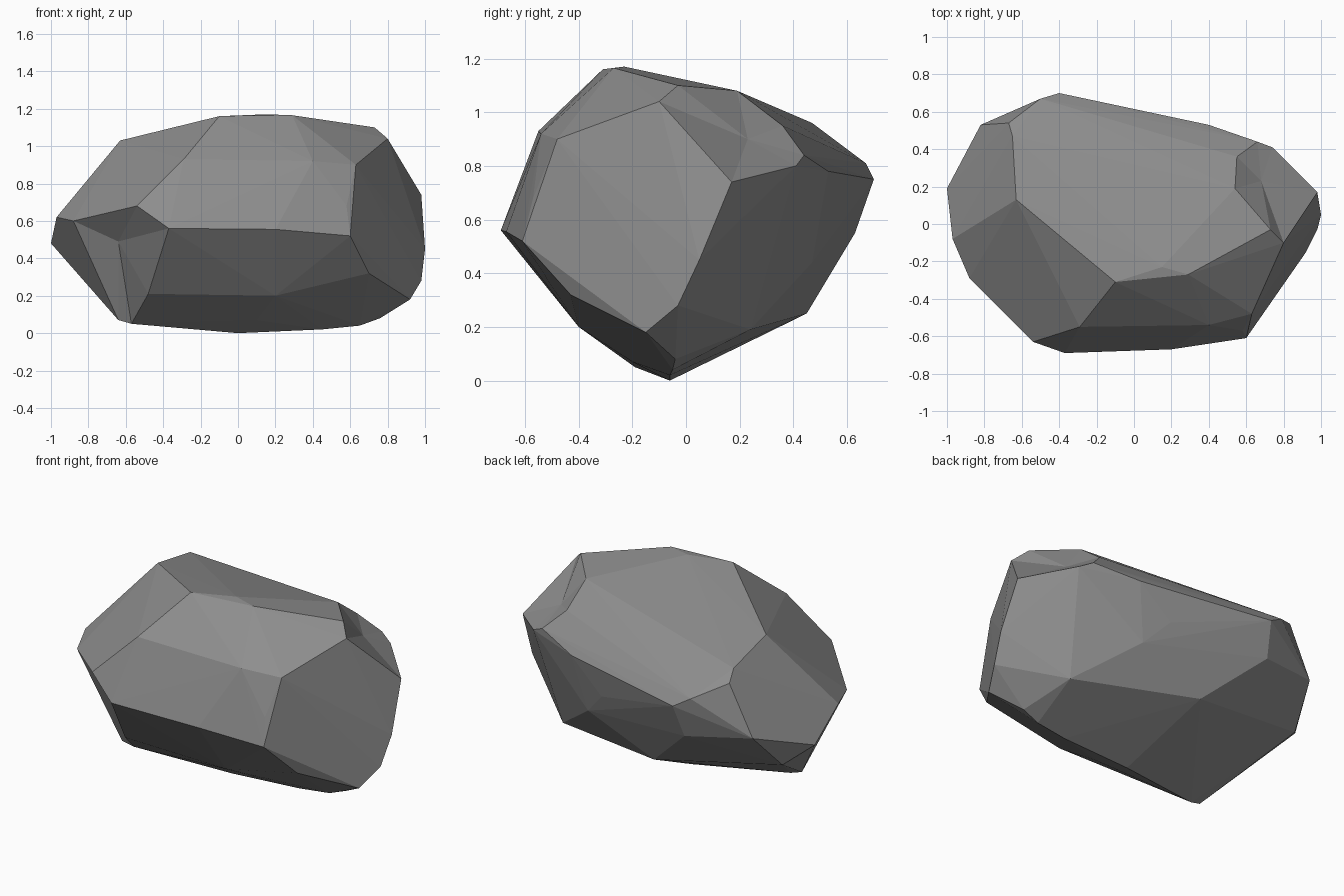
import bpy, bmesh
from mathutils import Vector

if "Cube" in bpy.data.objects:
    bpy.data.objects.remove(bpy.data.objects["Cube"])

# Corners around the chipped notch at the upper right
right_rim = [(.74, .41, .80), (.98, .17, .74), (.80, -.10, 1.04),
             (.73, -.03, 1.10), (.54, .19, 1.08), (.55, .36, .95), (.66, .44, .84)]
# Corners around the hollow at the lower front left
left_rim = [(-.88, -.29, .60), (-.54, -.63, .68), (-.37, -.69, .56),
            (-.40, -.59, .44), (-.48, -.40, .21), (-.57, -.19, .05), (-.64, -.20, .07)]
# Remaining corners: front ridge and upper front, top, right, left, back, underside
body = [(.20, -.67, .555), (.60, -.61, .52),
        (-.29, -.55, .93), (.40, -.54, .92), (.58, -.57, .68), (.63, -.48, .90),
        (-.10, -.31, 1.16), (.29, -.27, 1.165), (.15, -.23, 1.17),
        (1.0, .05, .45), (.98, -.03, .28), (.92, -.15, .18), (.70, -.43, .32),
        (-.97, -.08, .62), (-1.0, .19, .48), (-.63, .13, 1.03), (-.65, .47, .96),
        (-.67, .54, .90), (-.82, .53, .60), (-.88, .33, .38),
        (-.40, .70, .75), (-.50, .67, .81), (.40, .53, .78),
        (.33, .47, .44), (.19, .54, .59), (.03, .58, .66),
        (-.43, .63, .55), (-.10, .45, .25), (.66, .24, .19),
        (0, -.06, 0), (.45, -.06, .02), (.65, -.05, .04), (.76, -.04, .08),
        (.20, -.40, .20), (.10, -.20, .07)]


def chip(bm, rim, deep):
    """Replace the faces spanning a rim by a fan running to a sunken point."""
    def on_rim(v):
        return any((v.co - Vector(p)).length < 1e-4 for p in rim)
    faces = [f for f in bm.faces if all(on_rim(v) for v in f.verts)]
    if not faces:
        return
    bmesh.ops.delete(bm, geom=faces, context='FACES_ONLY')
    loose = [e for e in bm.edges if not e.link_faces]
    bmesh.ops.delete(bm, geom=loose, context='EDGES')
    border = [e for e in bm.edges if e.is_boundary]
    tip = bm.verts.new(deep)
    for e in border:
        bm.faces.new((e.verts[0], e.verts[1], tip))


# Boulder hull
bm = bmesh.new()
for p in right_rim + left_rim + body:
    bm.verts.new(p)
bmesh.ops.convex_hull(bm, input=bm.verts[:])
bmesh.ops.delete(bm, geom=[v for v in bm.verts if not v.link_faces], context='VERTS')

# Chipped hollows
chip(bm, right_rim, (.68, .23, .90))
chip(bm, left_rim, (-.64, -.37, .49))
bmesh.ops.recalc_face_normals(bm, faces=bm.faces[:])
bmesh.ops.dissolve_limit(bm, angle_limit=.02, verts=bm.verts[:], edges=bm.edges[:])

mesh = bpy.data.meshes.new("boulder")
bm.to_mesh(mesh)
bm.free()
boulder = bpy.data.objects.new("boulder", mesh)
bpy.context.collection.objects.link(boulder)

# Dark grey stone
stone = bpy.data.materials.new("stone")
stone.diffuse_color = (.27, .27, .27, 1)
stone.use_nodes = True
stone.node_tree.nodes["Principled BSDF"].inputs["Base Color"].default_value = stone.diffuse_color
mesh.materials.append(stone)
